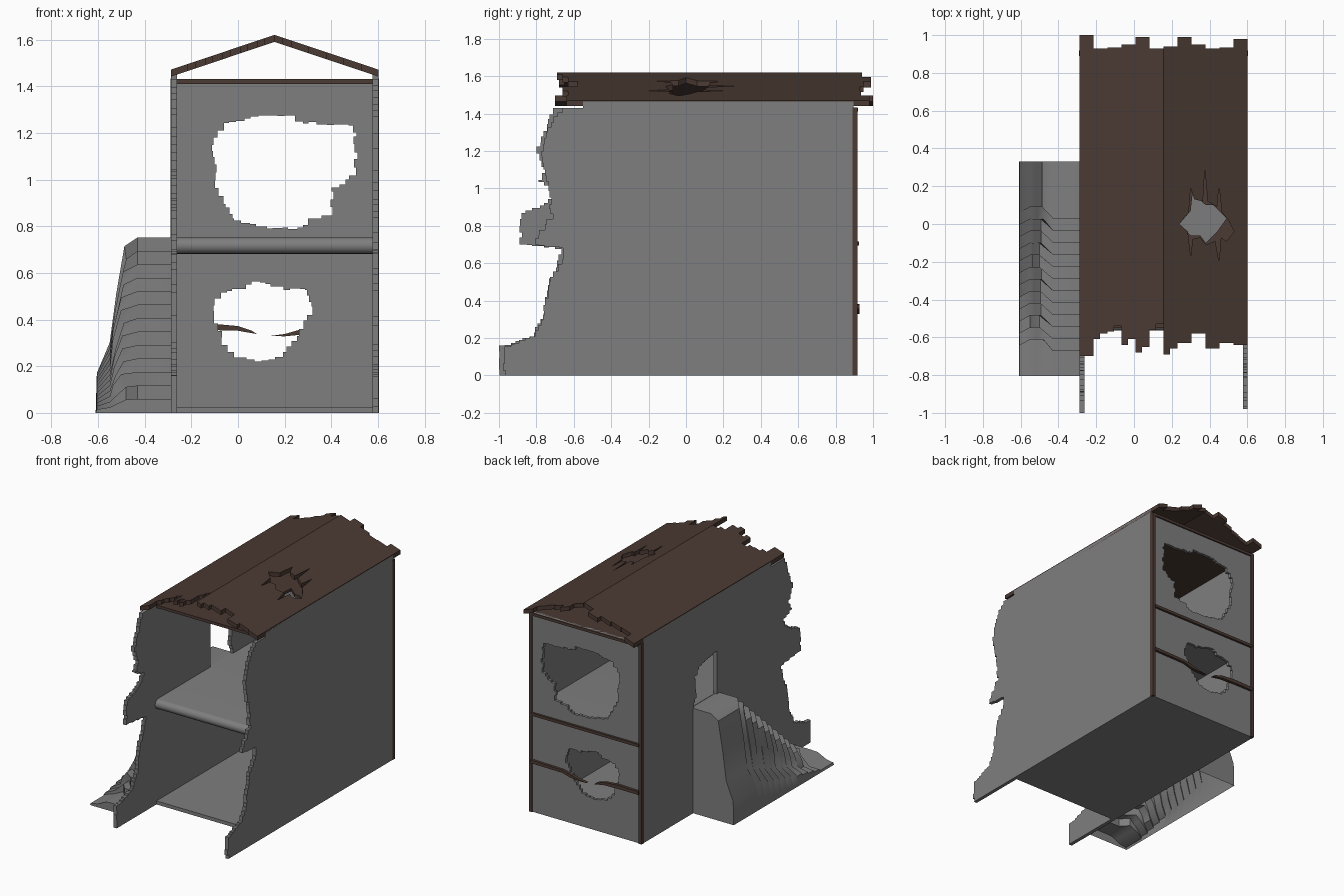
import bpy, bmesh, math, random
from mathutils import Matrix

if "Cube" in bpy.data.objects:
    bpy.data.objects.remove(bpy.data.objects["Cube"])

random.seed(7)


def material(name, rgb):
    m = bpy.data.materials.new(name)
    m.diffuse_color = (*rgb, 1)
    m.use_nodes = True
    m.node_tree.nodes["Principled BSDF"].inputs["Base Color"].default_value = m.diffuse_color
    return m


GREY = material("grey plaster", (0.21, 0.21, 0.21))
BROWN = material("dark brown wood", (0.07, 0.042, 0.033))

# Outline planes: side = (y, z) pushed along x, back = (x, z) pushed along y, plan = (x, y) along z
SIDE = Matrix(((0, 0, 1, 0), (1, 0, 0, 0), (0, 1, 0, 0), (0, 0, 0, 1)))
BACK = Matrix(((1, 0, 0, 0), (0, 0, -1, 0), (0, 1, 0, 0), (0, 0, 0, 1)))
PLAN = Matrix.Identity(4)


def finish(name, mesh, mat, angle=35):
    mesh.materials.clear()
    mesh.materials.append(mat)
    mesh.polygons.foreach_set("use_smooth", [True] * len(mesh.polygons))
    mesh.set_sharp_from_angle(angle=math.radians(angle))
    obj = bpy.data.objects.new(name, mesh)
    bpy.context.collection.objects.link(obj)
    return obj


def slab(name, loops, plane, lo, hi, mat):
    """Extrude an outline (first loop) with holes (other loops) between lo and hi."""
    cu = bpy.data.curves.new(name, 'CURVE')
    cu.dimensions, cu.fill_mode, cu.extrude = '2D', 'BOTH', (hi - lo) / 2
    for loop in loops:
        sp = cu.splines.new('POLY')
        sp.points.add(len(loop) - 1)
        for p, (u, v) in zip(sp.points, loop):
            p.co = (u, v, 0, 1)
        sp.use_cyclic_u = True
    tmp = bpy.data.objects.new(name + " outline", cu)
    bpy.context.collection.objects.link(tmp)
    bpy.context.view_layer.update()
    mesh = bpy.data.meshes.new_from_object(tmp.evaluated_get(bpy.context.evaluated_depsgraph_get()))
    bpy.data.objects.remove(tmp)
    mid = (lo + hi) / 2
    mesh.transform(plane @ Matrix.Translation((0, 0, -mid if plane == BACK else mid)))
    bm = bmesh.new()
    bm.from_mesh(mesh)
    bmesh.ops.remove_doubles(bm, verts=bm.verts, dist=1e-5)
    bmesh.ops.recalc_face_normals(bm, faces=bm.faces)
    bm.to_mesh(mesh)
    bm.free()
    return finish(name, mesh, mat)


def rect(u0, u1, v0, v1):
    return [(u0, v0), (u1, v0), (u1, v1), (u0, v1)]


def jag(pts, closed=True, step=0.032, j=0.009):
    """Turn a path into a broken-brick staircase."""
    ends = pts[1:] + pts[:1] if closed else pts[1:]
    path = []
    for (a, b), (c, d) in zip(pts, ends):
        n = max(1, round(math.hypot(c - a, d - b) / step))
        for k in range(n):
            r = 0 if (not closed and not path) else j
            path.append((max(-1, a + (c - a) * k / n + random.uniform(-r, r)),
                         b + (d - b) * k / n + random.uniform(-r, r) * 0.6))
    if closed:
        path.append(path[0])
    else:
        path.append(pts[-1])
    out = []
    for p, q in zip(path, path[1:]):
        out += [p, (q[0], p[1])]
    return out if closed else out + [path[-1]]


# Side walls with crumbled front edges
left_edge = [(-1, 0), (-1, .16), (-.94, .17), (-.84, .21), (-.77, .3), (-.75, .45), (-.7, .58), (-.66, .68),
             (-.89, .7), (-.88, .87), (-.76, .92), (-.7, 1.0), (-.78, 1.05), (-.75, 1.12), (-.79, 1.22),
             (-.75, 1.34), (-.71, 1.43)]
right_edge = [(-.97, 0), (-.97, .15), (-.83, .21), (-.76, .32), (-.74, .5), (-.67, .62), (-.65, .68),
              (-.82, .7), (-.78, .78), (-.72, .86), (-.73, .98), (-.75, 1.1), (-.77, 1.2), (-.74, 1.33), (-.66, 1.43)]
top = [(-.55, 1.43), (-.55, 1.465), (.895, 1.465), (.895, 0)]
doorway = [(.06, .75), (.06, 1.06)] + jag([(.07, 1.06), (.24, 1.03), (.31, .95), (.29, .85), (.32, .75)], False)
slab("left_wall", [jag(left_edge, False) + top, doorway], SIDE, -.288, -.262, GREY)
slab("right_wall", [jag(right_edge, False) + top], SIDE, .577, .602, GREY)

# Back wall with two blown-out holes
upper_hole = [(-.11, 1.18), (-.06, 1.24), (.08, 1.275), (.2, 1.27), (.24, 1.245), (.48, 1.23), (.5, 1.18),
              (.505, 1.02), (.41, .95), (.4, .84), (.33, .83), (.28, .79), (.19, .79), (.05, .81), (-.01, .83),
              (-.05, .9), (-.09, 1.0), (-.1, 1.1)]
lower_hole = [(-.11, .46), (-.08, .52), (0, .53), (.06, .56), (.12, .555), (.2, .53), (.29, .53), (.32, .45),
              (.3, .39), (.27, .33), (.2, .24), (.1, .22), (0, .24), (-.05, .29), (-.09, .38)]
slab("back_wall", [rect(-.27, .585, 0, 1.43), jag(upper_hole), jag(lower_hole)], BACK, .89, .91, GREY)

# Floors, the upper one with a rounded nose
slab("ground_floor", [rect(-.27, .585, -.55, .895)], PLAN, 0, .025, GREY)
nose = [(-.53 - .035 * math.sin(a), .717 + .035 * math.cos(a)) for a in (math.pi * k / 10 for k in range(11))]
slab("upper_floor", [nose + [(.895, .682), (.895, .752)]], SIDE, -.27, .585, GREY)

# Wooden ceiling, pierced below the roof hole
ceiling_hole = [(.24, 0), (.3, .07), (.31, .16), (.38, .1), (.42, .1), (.49, .03), (.44, -.04), (.38, -.1),
                (.35, -.06), (.3, -.06)]
slab("ceiling", [rect(-.27, .585, -.55, .92), ceiling_hole], PLAN, 1.41, 1.43, BROWN)

# Gable roof of planks with ragged ends
RIDGE, X0, X1 = .157, -.288, .602
front = [-.70, -.61, -.57, -.64, -.68, -.56, -.69, -.63, -.58, -.66, -.63, -.64]
back = [1.0, .93, .935, .95, .99, .93, .94, .99, .95, .93, .935, .98]
roof_hole = [(.24, 0), (.29, .06), (.3, .19), (.32, .13), (.365, .12), (.375, .29), (.39, .12), (.44, .09),
             (.45, .2), (.465, .06), (.5, .02), (.53, -.04), (.49, -.09), (.46, -.07), (.45, -.2), (.43, -.09),
             (.38, -.11), (.35, -.07), (.31, -.08), (.3, -.17), (.285, -.04)]


def roof_side(name, a, b, ids, holes):
    w = (b - a) / len(ids)
    lower, upper = [], []
    for k, i in enumerate(ids):
        u, v = a + w * k, a + w * (k + 1)
        notch = u + w * .45                     # each plank end is split once
        d = random.choice((0, .015, .03))
        lower += [(u, front[i]), (notch, front[i]), (notch, front[i] + d), (v, front[i] + d)]
        upper += [(u, back[i]), (v, back[i])]
    obj = slab(name, [lower + upper[::-1]] + holes, PLAN, -.03, 0, BROWN)
    for vert in obj.data.vertices:
        vert.co.z += 1.62 - .335 * abs(vert.co.x - RIDGE)
    finish_mesh = obj.data
    finish_mesh.update()


roof_side("roof_left", X0, RIDGE, range(6), [])
roof_side("roof_right", RIDGE, X1, range(6, 12), [roof_hole])

# Timber framing on the back: posts, rail and a snapped lower rail
for name, a, b in (("back_post_left", -.29, -.265), ("back_post_right", .58, .604)):
    slab(name, [rect(a, b, 0, 1.432)], BACK, .89, .918, BROWN)
slab("back_rail", [rect(-.27, .585, .695, .715)], BACK, .905, .925, BROWN)
slab("broken_rail_left", [[(-.27, .355), (-.11, .355), (0, .352), (.08, .338), (.06, .352), (0, .372),
                           (-.11, .382), (-.27, .378)]], BACK, .905, .928, BROWN)
slab("broken_rail_right", [[(.14, .33), (.2, .328), (.27, .335), (.33, .352), (.585, .355), (.585, .378),
                            (.33, .372), (.26, .355), (.2, .338)]], BACK, .905, .928, BROWN)

# Outside stair with a rubble flank, open underneath
bm = bmesh.new()
STEPS, RISE, RUN = 13, .75 / 13, .83 / 13
rows = []
for i in range(STEPS):
    h = .752 - i * RISE
    ya = .33 if i == 0 else .03 - RUN * (i - 1)
    ya, yb = (.33, .03) if i == 0 else (ya, .03 - RUN * i if i < STEPS - 1 else -.805)
    wob = random.uniform(-.012, .012)
    for y in (ya, yb):
        lag = 0 if y in (.33, -.805) else .06
        rows.append([bm.verts.new(c) for c in (
            (-.28, y, h), (-.43, y, h), (-.49 + wob, min(.33, y + lag), h * .95),
            (-.525 + wob, min(.33, y + lag), h * .68), (-.55, min(.33, y + lag), h * .4),
            (-.605, y + lag * .5, min(.17, h * .25)), (-.61, y, 0))])
for r, s in zip(rows, rows[1:]):
    for k in range(6):
        bm.faces.new((r[k], r[k + 1], s[k + 1], s[k]))
for row in (rows[0], rows[-1]):                 # close both ends down to the ground
    foot = bm.verts.new((-.28, row[0].co.y, 0))
    bm.faces.new(row + [foot])
bmesh.ops.recalc_face_normals(bm, faces=bm.faces)
stair_mesh = bpy.data.meshes.new("outside_stair")
bm.to_mesh(stair_mesh)
bm.free()
finish("outside_stair", stair_mesh, GREY, 45)
